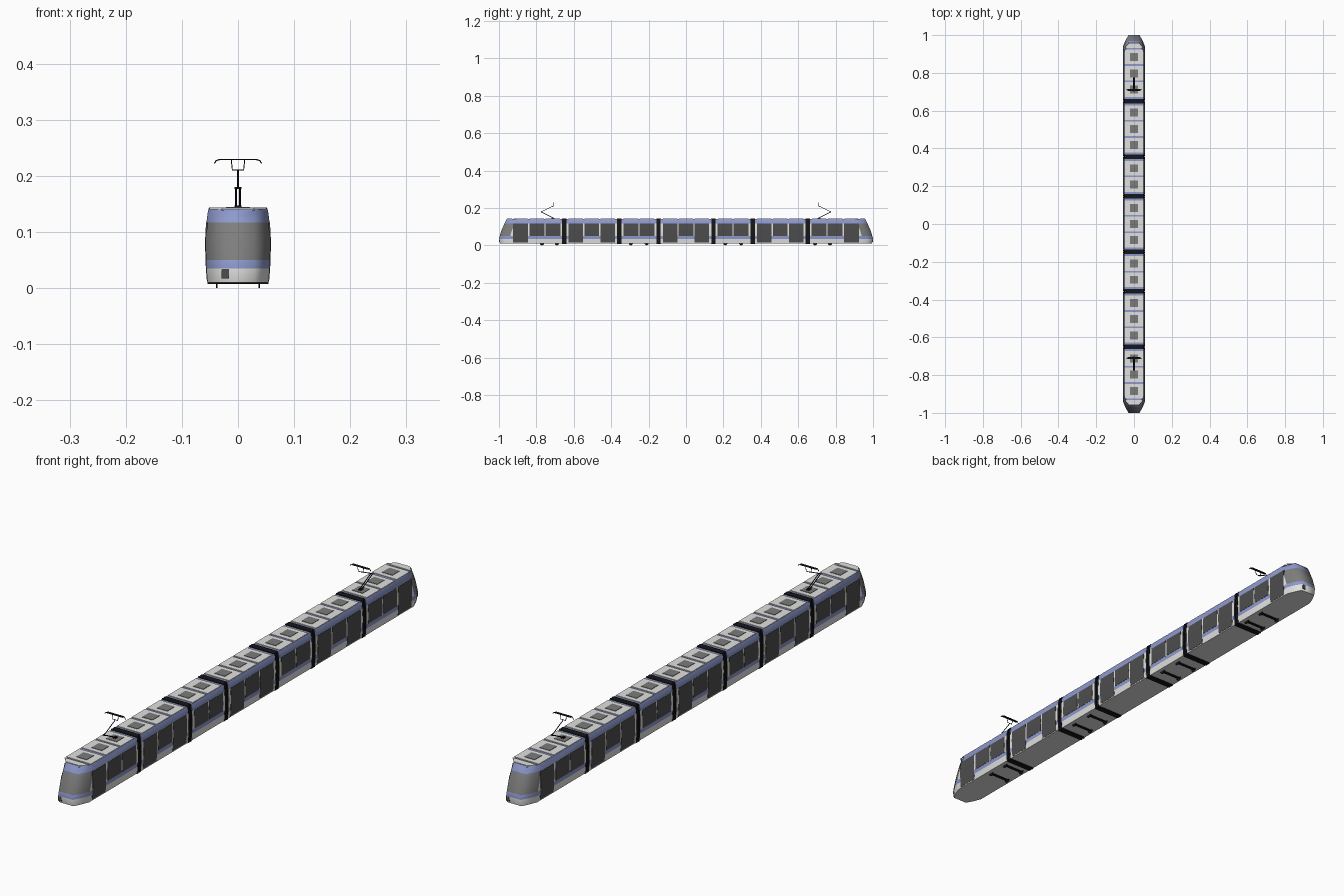
import bpy, bmesh, math
from mathutils import Matrix, Vector

if "Cube" in bpy.data.objects:
    bpy.data.objects.remove(bpy.data.objects["Cube"])


def material(name, r, g, b):
    m = bpy.data.materials.new(name)
    m.diffuse_color = (r, g, b, 1)
    m.use_nodes = True
    m.node_tree.nodes["Principled BSDF"].inputs["Base Color"].default_value = m.diffuse_color
    return m


BODY = material("light_grey", 0.75, 0.75, 0.74)
BLUE = material("soft_blue", 0.27, 0.32, 0.61)
GLASS = material("dark_window", 0.075, 0.075, 0.075)
SCREEN = material("windscreen_grey", 0.21, 0.21, 0.21)
BLACK = material("black", 0.008, 0.008, 0.009)
VENT = material("vent_grey", 0.20, 0.20, 0.20)

# Height, half width, nose tip y
LEVELS = [(0.010, 0.0545, 0.995), (0.035, 0.0565, 1.0), (0.050, 0.0572, 0.996),
          (0.082, 0.058, 0.986), (0.117, 0.0562, 0.970), (0.138, 0.0535, 0.960),
          (0.141, 0.0515, 0.957)]


def finish(name, bm, mats):
    bmesh.ops.recalc_face_normals(bm, faces=bm.faces)
    me = bpy.data.meshes.new(name)
    bm.to_mesh(me)
    bm.free()
    for m in mats:
        me.materials.append(m)
    ob = bpy.data.objects.new(name, me)
    bpy.context.collection.objects.link(ob)
    return ob


def loft(rings):
    """Closed solid through rings of equal point count."""
    bm = bmesh.new()
    vr = [[bm.verts.new(p) for p in r] for r in rings]
    n = len(vr[0])
    for a, b in zip(vr, vr[1:]):
        for i in range(n):
            bm.faces.new((a[i], a[(i + 1) % n], b[(i + 1) % n], b[i]))
    bm.faces.new(vr[0])
    bm.faces.new(vr[-1])
    return bm


def prism(name, section, y0, y1, mat):
    rings = [[(x, y, z) for x, z in section] for y in (y0, y1)]
    return finish(name, loft(rings), [mat])


def box(name, x, y0, y1, z0, z1, mat):
    return prism(name, [(-x, z0), (x, z0), (x, z1), (-x, z1)], y0, y1, mat)


def half_width(z):
    for (z0, w0, _), (z1, w1, _) in zip(LEVELS, LEVELS[1:]):
        if z <= z1:
            return w0 + (w1 - w0) * (z - z0) / (z1 - z0)
    return LEVELS[-1][1]


def body(name, y0, y1, nose=0):
    """Car shell; nose=+1/-1 gives a tapered cab on that end."""
    rings = []
    for z, w, n in LEVELS:
        if nose:
            ring = [(w, y0), (w, n - 0.056), (w * 0.8, n - 0.028), (0.029, n),
                    (-0.029, n), (-w * 0.8, n - 0.028), (-w, n - 0.056), (-w, y0)]
            ring = [(x * nose, y * nose) for x, y in ring]
        else:
            ring = [(w, y0), (w, y1), (-w, y1), (-w, y0)]
        rings.append([(x, y, z) for x, y in ring])
    bm = loft(rings)
    bmesh.ops.recalc_face_normals(bm, faces=bm.faces)
    # colour by height, windscreen on the nose faces
    for f in bm.faces:
        f.smooth = True
        zs = [v.co.z for v in f.verts]
        mid = (min(zs) + max(zs)) / 2
        if 0.035 < mid < 0.05 or mid > 0.117:
            f.material_index = 1
        elif nose and 0.05 < mid < 0.117 and min(abs(v.co.y) for v in f.verts) > 0.9:
            f.material_index = 2
    # soft walls and nose, crisp roof, floor and car ends
    for e in bm.edges:
        e.smooth = e.calc_face_angle(0) < math.radians(70) and all(
            abs(f.normal.z) < 0.6 for f in e.link_faces)
    return finish(name, bm, [BODY, BLUE, SCREEN])


def side_plate(name, side, yc, half, z0, z1, mat):
    """Thin plate following the curved side wall."""
    zs = [z0] + [l[0] for l in LEVELS if z0 + 0.002 < l[0] < z1 - 0.002] + [z1]
    outer = [(side * (half_width(z) + 0.0008), z) for z in zs]
    inner = [(side * (half_width(z) - 0.002), z) for z in reversed(zs)]
    prism(name, outer + inner, yc - half, yc + half, mat)


def rod(name, pts, radius, mat):
    cu = bpy.data.curves.new(name, 'CURVE')
    cu.dimensions = '3D'
    cu.bevel_depth = radius
    cu.bevel_resolution = 1
    cu.use_fill_caps = True
    sp = cu.splines.new('POLY')
    sp.points.add(len(pts) - 1)
    for p, co in zip(sp.points, pts):
        p.co = (*co, 1)
    cu.materials.append(mat)
    ob = bpy.data.objects.new(name, cu)
    bpy.context.collection.objects.link(ob)


def car(label, y0, y1, bays, doors, nose=0):
    body(label + "_body", y0, y1, nose)
    for i, yc in enumerate(bays):
        for side in (1, -1):
            if i in doors:
                side_plate(label + "_door", side, yc, 0.039, 0.014, 0.117, GLASS)
            else:
                side_plate(label + "_window", side, yc, 0.040, 0.050, 0.117, GLASS)
        # light roof panel leaving blue gaps around it, with a vent on top
        box(label + "_roof_panel", 0.0505, yc - 0.0385, yc + 0.0385, 0.140, 0.1432, BODY)
        box(label + "_roof_vent", 0.021, yc - 0.021, yc + 0.021, 0.142, 0.1447, VENT)
    if nose:
        plan = [(0.0505, 0.931), (0.028, 0.956), (-0.028, 0.956), (-0.0505, 0.931)]
        bm = loft([[(x, y * nose, z) for x, y in plan] for z in (0.140, 0.1432)])
        finish(label + "_front_roof_panel", bm, [BODY])


def wheelset(label, y):
    for x in (-0.038, 0.038):
        bm = bmesh.new()
        m = Matrix.Translation(Vector((x, y, 0.011))) @ Matrix.Rotation(math.pi / 2, 4, 'Y')
        bmesh.ops.create_cone(bm, cap_ends=True, segments=20, radius1=0.011,
                              radius2=0.011, depth=0.003, matrix=m)
        finish(label + "_wheel", bm, [BLACK])
    box(label + "_axle_slot", 0.036, y - 0.006, y + 0.006, 0.008, 0.013, BLACK)


def gangway(label, yc):
    def section(k):
        pts = [(w * k, z) for z, w, _ in LEVELS]
        pts[0] = (pts[0][0], 0.0075)
        pts[-1] = (pts[-1][0], 0.1435)
        return pts + [(-x, z) for x, z in reversed(pts)]
    prism(label + "_bellows", section(0.96), yc - 0.012, yc + 0.012, BLACK)
    for d in (-0.006, 0.006):
        prism(label + "_bellows_rib", section(1.0), yc + d - 0.004, yc + d + 0.004, BLACK)


def pantograph(label, s):
    base, knee = 0.71 * s, 0.775 * s
    box(label + "_base", 0.006, base - 0.008, base + 0.008, 0.143, 0.147, BLACK)
    for x in (-0.0035, 0.0035):
        rod(label + "_lower_arm", [(x, base, 0.146), (x, knee, 0.179)], 0.0017, BLACK)
    rod(label + "_knee", [(-0.006, knee, 0.178), (0.006, knee, 0.178)], 0.0018, BLACK)
    rod(label + "_upper_arm", [(0, knee, 0.179), (0, base, 0.210)], 0.0015, BLACK)
    rod(label + "_head_frame", [(-0.012, base, 0.228), (-0.010, base, 0.210),
                                (0.010, base, 0.210), (0.012, base, 0.228)], 0.0011, BLACK)
    # contact strip with drooping horns
    box(label + "_contact_strip", 0.034, base - 0.005, base + 0.005, 0.2280, 0.2298, BLACK)
    for x in (-1, 1):
        rod(label + "_horn", [(x * 0.033, base, 0.2287), (x * 0.039, base, 0.227),
                              (x * 0.042, base, 0.222)], 0.0012, BLACK)


# Centre car, then both halves
car("centre_car", -0.136, 0.136, [-0.085, 0, 0.085], (0, 2))
for s, end in ((1, "rear"), (-1, "front")):
    car(end + "_cab", 0.662, 1.0, [0.885 * s, 0.797 * s, 0.712 * s], (0,), s)
    car(end + "_long_car", 0.368 * s, 0.640 * s, [0.59 * s, 0.504 * s, 0.418 * s], (0, 2))
    car(end + "_short_car", 0.158 * s, 0.346 * s, [0.295 * s, 0.209 * s], ())
    for y in (0.651, 0.357, 0.147):
        gangway(end + "_joint", y * s)
    for y in (0.77, 0.69, 0.295, 0.21):
        wheelset(end, y * s)
    pantograph(end + "_pantograph", s)
    # small dark grille low on the nose
    x0, x1 = 0.016 * s, 0.029 * s
    prism(end + "_nose_grille", [(x0, 0.017), (x1, 0.017), (x1, 0.034), (x0, 0.034)],
          0.992 * s, 1.0 * s, GLASS)
